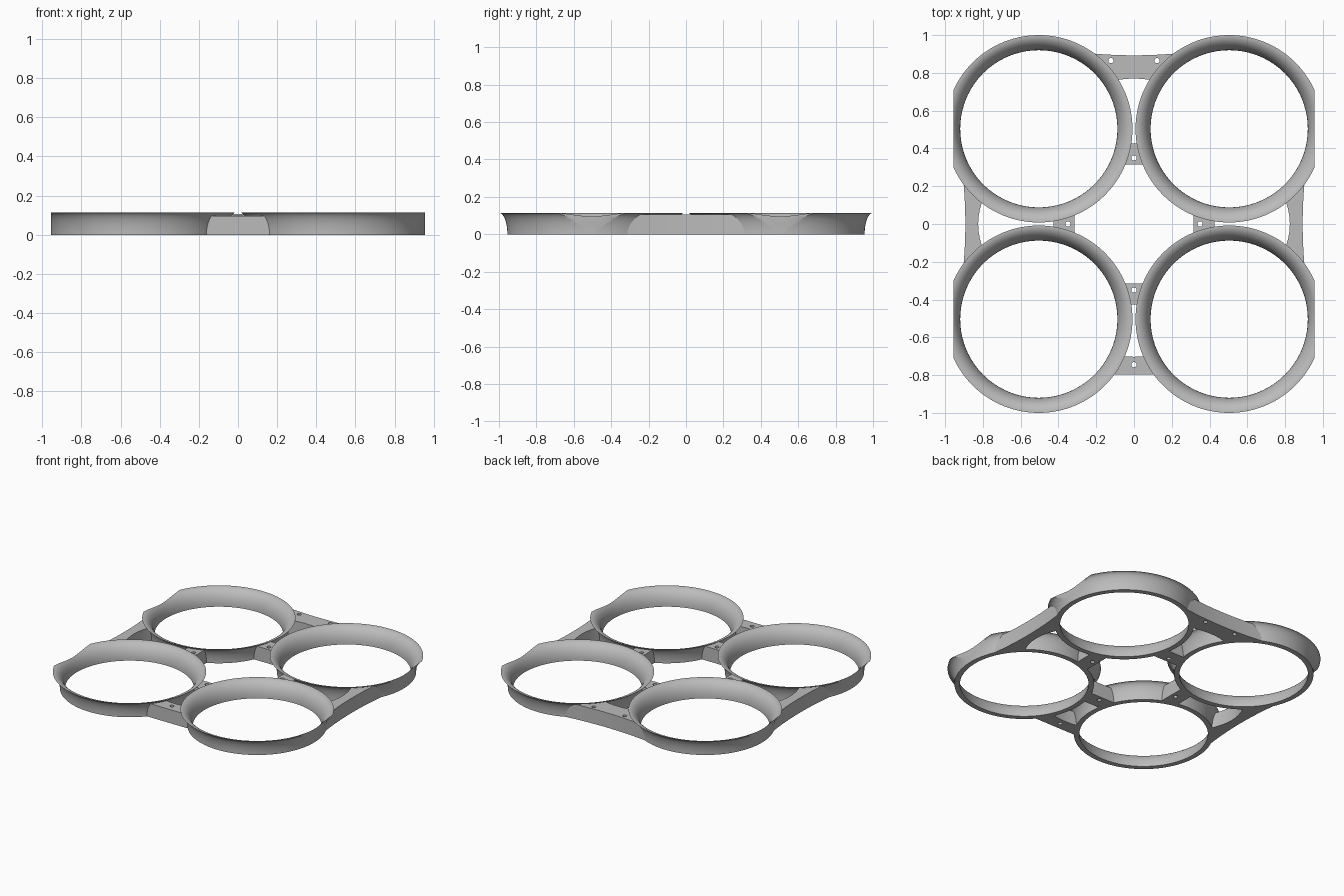
import bpy, bmesh, math
from mathutils import Matrix, Vector

cube = bpy.data.objects.get("Cube")
if cube:
    bpy.data.objects.remove(cube, do_unlink=True)

C = 0.504          # ring centre offset on both axes
H = 0.115          # ring height
R_IN, R_BASE, R_RIM = 0.416, 0.451, 0.496
CLIP = 0.955       # flat cut on the two sides
STEPS, SEGMENTS = 12, 128

grey = bpy.data.materials.new("plain grey")
grey.use_nodes = True
grey.diffuse_color = (0.5, 0.5, 0.5, 1)
grey.node_tree.nodes["Principled BSDF"].inputs["Base Color"].default_value = (0.5, 0.5, 0.5, 1)


def flare(r0, r1):
    """Quarter ellipse, upright at the bottom and flaring out at the top."""
    angles = [math.pi / 2 * i / STEPS for i in range(STEPS + 1)]
    return [(r0 + (r1 - r0) * (1 - math.cos(a)), H * math.sin(a)) for a in angles]


def revolve(bm, profile, centre, closed):
    verts = [bm.verts.new((centre[0] + r, centre[1], z)) for r, z in profile]
    edges = [bm.edges.new(p) for p in zip(verts, verts[1:])]
    if closed:
        edges.append(bm.edges.new((verts[-1], verts[0])))
    bmesh.ops.spin(bm, geom=verts + edges, cent=(*centre, 0), axis=(0, 0, 1),
                   angle=math.tau, steps=SEGMENTS, use_merge=True)
    bmesh.ops.remove_doubles(bm, verts=bm.verts, dist=1e-5)


def finish(name, bm):
    bmesh.ops.recalc_face_normals(bm, faces=bm.faces)
    mesh = bpy.data.meshes.new(name)
    bm.to_mesh(mesh)
    bm.free()
    mesh.materials.append(grey)
    obj = bpy.data.objects.new(name, mesh)
    bpy.context.collection.objects.link(obj)
    return obj


def select_only(obj):
    bpy.ops.object.select_all(action='DESELECT')
    obj.select_set(True)
    bpy.context.view_layer.objects.active = obj


# Flared duct ring with its outer side trimmed flat
def duct_ring(name, sx, sy):
    bm = bmesh.new()
    profile = flare(R_IN, R_RIM - 0.002) + flare(R_BASE, R_RIM)[::-1]
    revolve(bm, profile, (sx * C, sy * C), True)
    cut = bmesh.ops.bisect_plane(bm, geom=bm.verts[:] + bm.edges[:] + bm.faces[:],
                                 plane_co=(sx * CLIP, 0, 0), plane_no=(sx, 0, 0),
                                 clear_outer=True)
    rim = [e for e in cut["geom_cut"] if isinstance(e, bmesh.types.BMEdge)]
    bmesh.ops.holes_fill(bm, edges=rim, sides=0)
    return finish(name, bm)


# Solid link between two rings; u runs along it, v points outward
def bracket(name, angle, inner, outer, height, holes=()):
    us = [-0.4 + 0.04 * i for i in range(21)]
    outline = [(u, outer[0] + outer[1] * u * u) for u in us]
    outline += [(u, inner[0] + inner[1] * u * u) for u in reversed(us)]
    bm = bmesh.new()
    base = bm.faces.new([bm.verts.new((u, v, 0)) for u, v in outline])
    top = bmesh.ops.extrude_face_region(bm, geom=[base])["geom"]
    bmesh.ops.translate(bm, vec=(0, 0, height),
                        verts=[g for g in top if isinstance(g, bmesh.types.BMVert)])
    obj = finish(name, bm)

    # Cutter: the bell-shaped insides of both rings, plus screw holes
    bm = bmesh.new()
    wall = [(r - 0.006, z) for r, z in flare(R_BASE, R_RIM)]
    bell = [(0, -0.1), (wall[0][0], -0.1)] + wall + [(wall[-1][0], 0.2), (0, 0.2)]
    for side in (-1, 1):
        revolve(bm, bell, (side * C, C), False)
    for u, v in holes:
        bmesh.ops.create_cone(bm, cap_ends=True, segments=24, radius1=0.014, radius2=0.014,
                              depth=0.5, matrix=Matrix.Translation((u, v, 0)))
    cutter = finish("bracket_cutter", bm)
    cutter.hide_render = True

    mod = obj.modifiers.new("trim", 'BOOLEAN')
    mod.operation = 'DIFFERENCE'
    mod.solver = 'EXACT'
    mod.object = cutter
    select_only(obj)
    bpy.ops.object.modifier_apply(modifier=mod.name)
    bpy.data.objects.remove(cutter, do_unlink=True)
    obj.data.transform(Matrix.Rotation(math.radians(angle), 4, 'Z'))
    return obj


parts = []
for sx, x_name in ((1, "left"), (-1, "right")):
    for sy, y_name in ((-1, "front"), (1, "back")):
        parts.append(duct_ring(f"{y_name}_{x_name}_duct", sx, sy))

# Outer brackets
parts.append(bracket("back_bracket", 0, (0.77, -1), (0.893, 0.2), 0.105,
                     [(-0.122, 0.865), (0.122, 0.865)]))
parts.append(bracket("front_bracket", 180, (0.703, -1), (0.797, 0), 0.097, [(0, 0.745)]))
for side, angle in (("left", -90), ("right", 90)):
    parts.append(bracket(f"{side}_bracket", angle, (0.825, -1.5), (0.893, 0.2), 0.105))

# Inner mounting tabs
for side, angle in (("back", 0), ("right", 90), ("front", 180), ("left", 270)):
    parts.append(bracket(f"{side}_inner_tab", angle, (0.315, 0), (0.425, 0), 0.1, [(0, 0.35)]))

for part in parts:
    select_only(part)
    bpy.ops.object.shade_smooth_by_angle(angle=math.radians(30))
